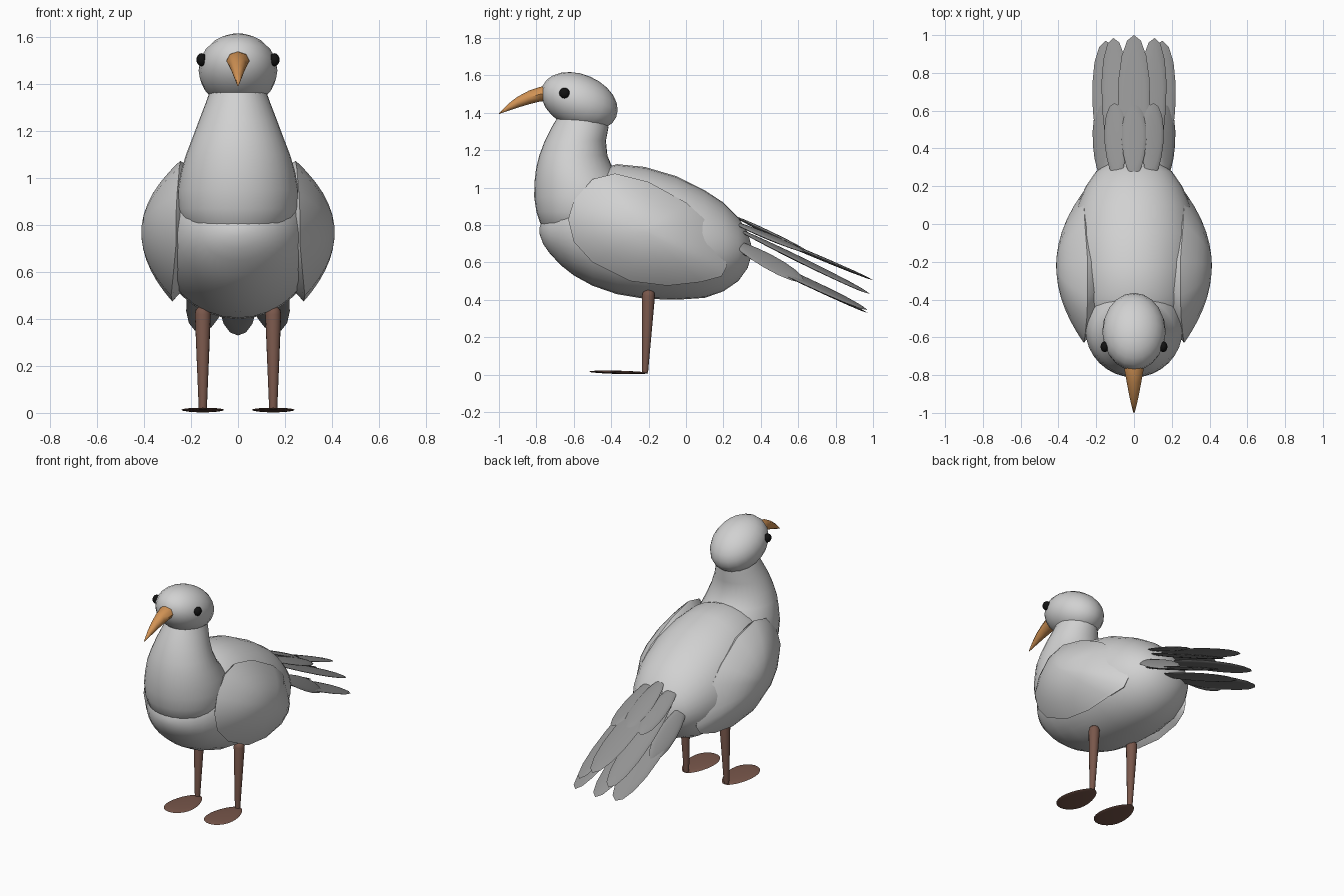
import bpy, bmesh, math
from mathutils import Vector, Matrix

if "Cube" in bpy.data.objects:
    bpy.data.objects.remove(bpy.data.objects["Cube"], do_unlink=True)


def material(name, r, g, b):
    mat = bpy.data.materials.new(name)
    mat.use_nodes = True
    mat.diffuse_color = (r, g, b, 1)
    mat.node_tree.nodes["Principled BSDF"].inputs["Base Color"].default_value = (r, g, b, 1)
    return mat


plumage = material("pale_grey_plumage", .64, .64, .64)
tail_grey = material("tail_grey", .29, .29, .29)
orange = material("beak_orange", .64, .29, .09)
brown = material("leg_brown", .19, .095, .07)
black = material("eye_black", .006, .006, .006)


def finish(name, bm, mat, angle=50):
    bmesh.ops.recalc_face_normals(bm, faces=bm.faces)
    mesh = bpy.data.meshes.new(name)
    bm.to_mesh(mesh)
    bm.free()
    mesh.materials.append(mat)
    obj = bpy.data.objects.new(name, mesh)
    bpy.context.collection.objects.link(obj)
    bpy.ops.object.select_all(action='DESELECT')
    obj.select_set(True)
    bpy.context.view_layer.objects.active = obj
    bpy.ops.object.shade_smooth_by_angle(angle=math.radians(angle))
    return obj


def loft(name, rings, mat):
    """Skin a list of closed point rings and cap both ends."""
    bm = bmesh.new()
    loops = [[bm.verts.new(p) for p in ring] for ring in rings]
    for a, b in zip(loops, loops[1:]):
        n = len(a)
        for i in range(n):
            j = (i + 1) % n
            bm.faces.new((a[i], a[j], b[j], b[i]))
    bm.faces.new(loops[0])
    bm.faces.new(loops[-1])
    return finish(name, bm, mat)


def circle(n):
    return [(math.cos(i * math.tau / n), math.sin(i * math.tau / n)) for i in range(n)]


def loft_along_y(name, stations, mat, sides):
    """Stations hold y, lowest z, highest z and half width."""
    loft(name, [[(w * c, y, (lo + hi) / 2 + (hi - lo) / 2 * s) for c, s in circle(sides)]
                for y, lo, hi, w in stations], mat)


def loft_along_z(name, stations, mat, sides, x=0):
    """Stations hold z, front y, back y and half width."""
    loft(name, [[(x + w * c, (f + b) / 2 + (b - f) / 2 * s, z) for c, s in circle(sides)]
                for z, f, b, w in stations], mat)


def ellipsoid(name, centre, radii, mat, rotation=Matrix(), taper=0, segments=20, rings=12):
    """Squashed sphere, widening towards +y by the taper."""
    bm = bmesh.new()
    bmesh.ops.create_uvsphere(bm, u_segments=segments, v_segments=rings, radius=1)
    for v in bm.verts:
        v.co.x *= 1 + taper * v.co.y
        v.co = Vector(a * b for a, b in zip(v.co, radii))
    bm.transform(Matrix.Translation(centre) @ rotation)
    return finish(name, bm, mat)


def feather(name, base, tip, half_width, roll=0):
    base, tip = Vector(base), Vector(tip)
    span = tip - base
    turn = span.to_track_quat('Y', 'Z').to_matrix().to_4x4() @ Matrix.Rotation(roll, 4, 'Y')
    ellipsoid(name, (base + tip) / 2, (half_width, span.length / 2, .011), tail_grey,
              turn, .12, 16, 8)


# Body, neck and head
loft_along_y("body", [
    (-.782, .75, .79, .03), (-.765, .70, .84, .09), (-.73, .65, .89, .155),
    (-.67, .585, .96, .215), (-.6, .53, 1.02, .26), (-.5, .475, 1.085, .3),
    (-.37, .43, 1.125, .33), (-.22, .405, 1.11, .34), (-.05, .4, 1.06, .335),
    (.1, .41, .985, .3), (.2, .445, .92, .255), (.28, .5, .84, .2),
    (.33, .57, .76, .12), (.35, .64, .69, .04)], plumage, 32)

loft_along_z("neck", [
    (.76, -.74, -.35, .19), (.81, -.78, -.32, .235), (.87, -.8, -.3, .255),
    (.95, -.812, -.3, .258), (1.03, -.81, -.33, .243), (1.1, -.802, -.39, .222),
    (1.17, -.785, -.42, .195), (1.25, -.755, -.428, .165), (1.32, -.72, -.415, .138),
    (1.37, -.69, -.42, .12)], plumage, 32)

ellipsoid("head", (0, -.57, 1.46), (.168, .214, .145), plumage,
          Matrix.Rotation(math.radians(-23), 4, 'X'))

# Hooked beak
loft_along_y("beak", [
    (-.73, 1.46, 1.545, .05), (-.78, 1.46, 1.538, .049), (-.84, 1.445, 1.518, .038),
    (-.9, 1.427, 1.486, .027), (-.95, 1.41, 1.448, .016), (-1, 1.393, 1.398, .003)],
    orange, 8)

# Wing outline: y, z and distance of the rim from the middle
rim = [(-.63, .83, .265), (-.6, .93, .26), (-.5, 1.045, .25), (-.38, 1.075, .245),
       (-.2, 1.03, .245), (0, .92, .26), (.1, .83, .265), (.2, .65, .235),
       (.22, .58, .23), (.19, .525, .24), (.08, .495, .27), (-.1, .475, .28),
       (-.3, .5, .285), (-.5, .6, .275), (-.6, .71, .265)]
CENTRE_Y, CENTRE_Z, BULGE = -.22, .77, .412


def wing_ring(side, t, lift):
    return [(side * (x + (BULGE - x) * lift), CENTRE_Y + (y - CENTRE_Y) * t,
             CENTRE_Z + (z - CENTRE_Z) * t) for y, z, x in rim]


for side, label in ((1, "left"), (-1, "right")):
    # Domed wing folded against the body
    domed = [wing_ring(side, t, 1 - t * t) for t in (1, .95, .85, .7, .55, .4, .25, .1, .02)]
    loft(label + "_wing", [wing_ring(side, .7, -.6)] + domed, plumage)

    ellipsoid(label + "_eye", (side * .155, -.65, 1.505), (.022, .028, .028), black,
              segments=16, rings=10)

    # Leg and webless foot
    loft_along_z(label + "_leg", [
        (.01, -.235, -.203, .017), (.42, -.236, -.166, .034), (.44, -.23, -.17, .03),
        (.452, -.215, -.185, .016)], brown, 16, side * .15)
    ellipsoid(label + "_foot", (side * .15, -.36, .012), (.09, .16, .009), brown,
              Matrix.Rotation(math.radians(-1.5), 4, 'X'), -.22, 24, 8)

    # Outer tail feathers
    feather(label + "_upper_tail_feather", (side * .08, .25, .79), (side * .11, .985, .43), .075, side * .15)
    feather(label + "_lower_tail_feather", (side * .12, .25, .68), (side * .15, .97, .345), .085, side * .2)
    feather(label + "_tail_covert", (side * .09, .24, .82), (side * .105, .64, .655), .06, side * .2)
    feather(label + "_side_covert", (side * .165, .25, .71), (side * .18, .63, .5), .06, side * .7)

# Middle tail feathers
feather("middle_upper_tail_feather", (0, .25, .82), (0, 1, .505), .085)
feather("middle_lower_tail_feather", (0, .25, .67), (0, .97, .33), .08)
feather("middle_tail_covert", (0, .25, .85), (0, .64, .665), .065)
